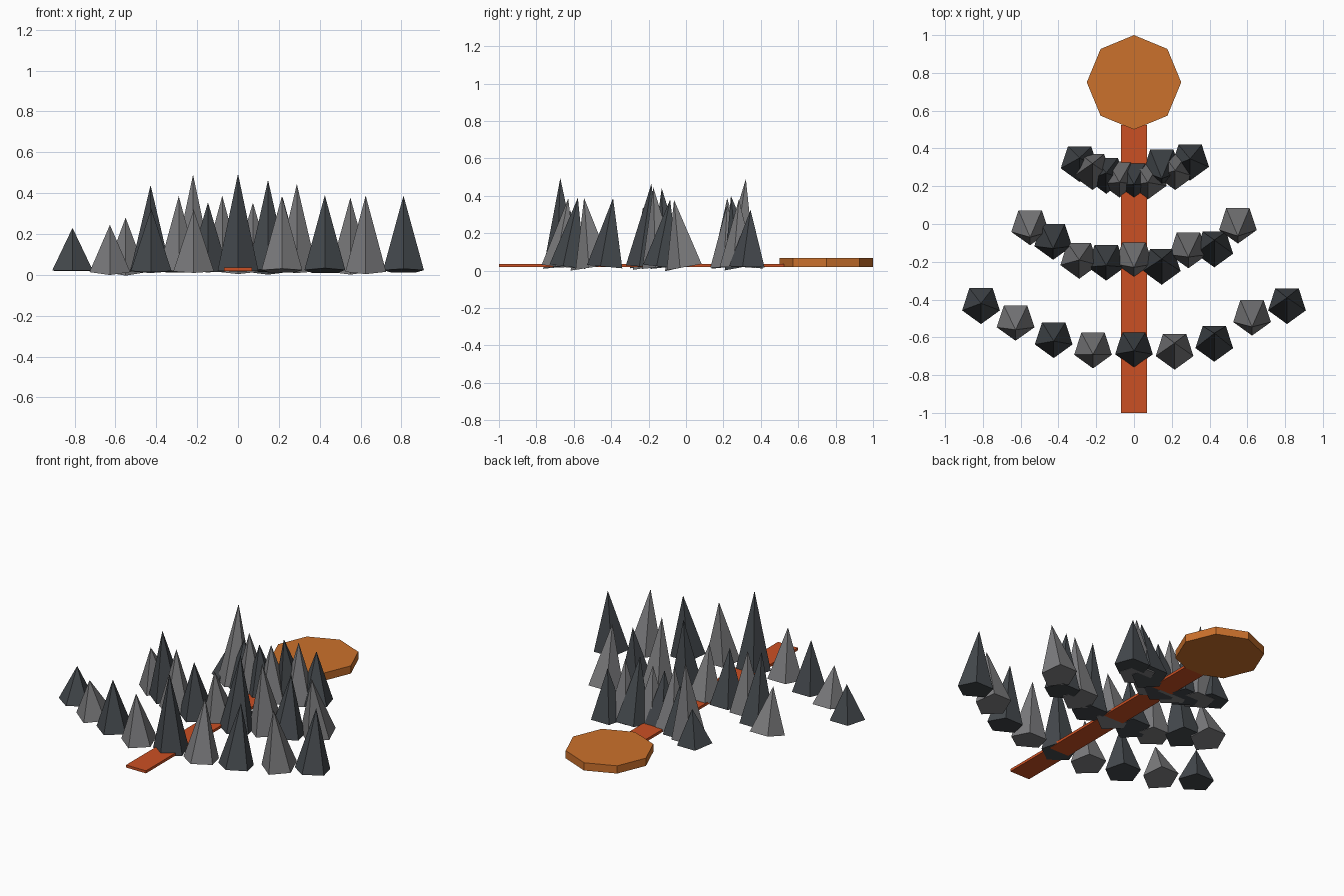
import bpy, math
from mathutils import Matrix, Vector

if "Cube" in bpy.data.objects:
    bpy.data.objects.remove(bpy.data.objects["Cube"])


def material(name, rgb):
    m = bpy.data.materials.new(name)
    m.diffuse_color = (*rgb, 1)
    m.use_nodes = True
    m.node_tree.nodes["Principled BSDF"].inputs["Base Color"].default_value = m.diffuse_color
    return m


DARK = material("dark slate", (0.058, 0.066, 0.074))
LIGHT = material("mid grey", (0.2, 0.2, 0.207))
RUST = material("rust red", (0.6, 0.08, 0.017))
OCHRE = material("ochre orange", (0.6, 0.165, 0.025))


def finish(name, verts, faces, mat):
    me = bpy.data.meshes.new(name)
    me.from_pydata(verts, [], faces)
    me.materials.append(mat)
    ob = bpy.data.objects.new(name, me)
    bpy.context.collection.objects.link(ob)


def prism(name, outline, z0, z1, mat):
    n = len(outline)
    verts = [(x, y, z) for z in (z0, z1) for x, y in outline]
    faces = [list(range(n))[::-1], list(range(n, 2 * n))]
    faces += [(i, (i + 1) % n, (i + 1) % n + n, i + n) for i in range(n)]
    finish(name, verts, faces, mat)


def spike(name, x, y, apex_y, apex_z, mat, radius=0.105, base_z=0.02):
    # five-sided pyramid, one corner to the front, leaning along y
    lean, h = apex_y - y, apex_z - base_z
    rot = Matrix.Rotation(-math.atan2(lean, h), 3, 'X')
    pts = [Vector((radius * math.cos(a), radius * math.sin(a), 0))
           for a in (math.radians(-90 + 72 * i) for i in range(5))]
    pts.append(Vector((0, 0, math.hypot(lean, h))))
    verts = [rot @ p + Vector((x, y, base_z)) for p in pts]
    faces = [(4, 3, 2, 1, 0)] + [(i, (i + 1) % 5, 5) for i in range(5)]
    finish(name, verts, faces, mat)


# Path strip and round platform
prism("path", [(-0.068, -1), (0.068, -1), (0.068, 0.525), (-0.068, 0.525)],
      0.02, 0.036, RUST)
prism("platform", [(0.25 * math.cos(i * math.pi / 4), 0.75 + 0.25 * math.sin(i * math.pi / 4))
                   for i in range(8)], 0.02, 0.068, OCHRE)

# Spike rows, left to right: spacing, first colour, (base y, apex y, apex z)
rows = {
    "front_spike": ([-0.81, -0.627, -0.425, -0.217, 0, 0.215, 0.425, 0.625, 0.81], DARK, LIGHT, [
        (-0.425, -0.42, 0.23), (-0.515, -0.56, 0.245), (-0.605, -0.62, 0.325),
        (-0.66, -0.69, 0.32), (-0.657, -0.672, 0.495), (-0.667, -0.63, 0.385),
        (-0.625, -0.578, 0.39), (-0.487, -0.545, 0.388), (-0.425, -0.39, 0.388)]),
    "middle_spike": ([-0.55, -0.428, -0.29, -0.147, 0, 0.147, 0.288, 0.425, 0.55], LIGHT, DARK, [
        (-0.01, -0.07, 0.28), (-0.085, -0.13, 0.44), (-0.185, -0.19, 0.385),
        (-0.195, -0.22, 0.355), (-0.18, -0.23, 0.34), (-0.217, -0.185, 0.465),
        (-0.13, -0.175, 0.445), (-0.125, -0.085, 0.38), (0.0, -0.064, 0.378)]),
    "back_spike": ([-0.288, -0.22, -0.147, -0.077, 0, 0.073, 0.147, 0.218, 0.297], DARK, LIGHT, [
        (0.327, 0.35, 0.23), (0.285, 0.32, 0.49), (0.265, 0.27, 0.31),
        (0.245, 0.22, 0.387), (0.24, 0.21, 0.34), (0.235, 0.22, 0.353),
        (0.31, 0.24, 0.4), (0.285, 0.283, 0.382), (0.335, 0.345, 0.325)]),
}
for name, (xs, c0, c1, data) in rows.items():
    for i, (x, (y, ay, az)) in enumerate(zip(xs, data)):
        spike(f"{name}_{i + 1}", x, y, ay, az, c1 if i % 2 else c0)
